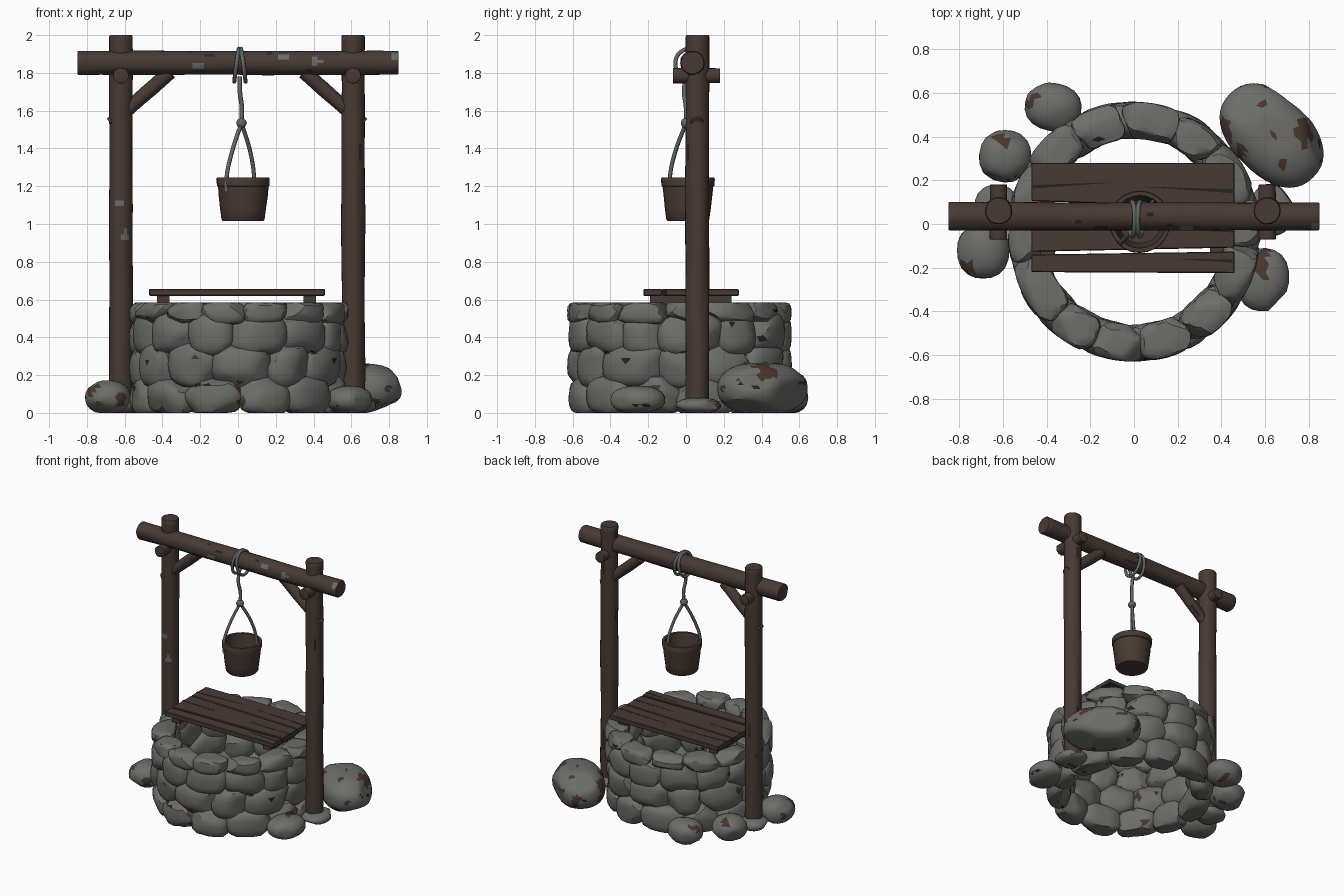
import bpy, bmesh, math, random
from mathutils import Vector, noise

random.seed(7)
if "Cube" in bpy.data.objects:
    bpy.data.objects.remove(bpy.data.objects["Cube"])


def material(name, r, g, b):
    m = bpy.data.materials.new(name)
    m.use_nodes = True
    m.diffuse_color = (r, g, b, 1)
    bsdf = m.node_tree.nodes["Principled BSDF"]
    bsdf.inputs["Base Color"].default_value = (r, g, b, 1)
    bsdf.inputs["Roughness"].default_value = 0.9
    return m


STONE = material("grey stone", 0.15, 0.155, 0.14)
EARTH = material("brown earth stain", 0.07, 0.038, 0.026)
CRACK = material("dark crack", 0.022, 0.016, 0.013)
WOOD = material("brown wood", 0.066, 0.042, 0.034)
CHIP = material("grey wood chip", 0.14, 0.145, 0.135)
ROPE = material("grey green rope", 0.12, 0.14, 0.125)


def finish(name, bm, mats, angle=40):
    bmesh.ops.recalc_face_normals(bm, faces=bm.faces)
    me = bpy.data.meshes.new(name)
    bm.to_mesh(me)
    bm.free()
    for m in mats:
        me.materials.append(m)
    me.shade_smooth()
    me.set_sharp_from_angle(angle=math.radians(angle))
    ob = bpy.data.objects.new(name, me)
    bpy.context.collection.objects.link(ob)
    return ob


def stone(name, place, detail=3, power=2.6, stain=0.5, cuts=9):
    """Rounded block with chipped flats, bent into position by place()."""
    bm = bmesh.new()
    bmesh.ops.create_icosphere(bm, subdivisions=detail, radius=1)
    planes = [(Vector([random.gauss(0, 1) for _ in "xyz"]).normalized(),
               random.uniform(0.86, 1.05)) for _ in range(cuts)]
    for v in bm.verts:
        p = v.co / sum(abs(c) ** power for c in v.co) ** (1 / power)
        for n, h in planes:
            p -= n * max(0, p.dot(n) - h)
        p = Vector([max(-1, min(1, c)) for c in p])
        v.co = place(p)
        v.co.z = max(0, v.co.z)
    for f in bm.faces:
        c = f.calc_center_median()
        if noise.noise(c * 11) > stain and c.z < 0.3:
            f.material_index = 1
        elif noise.noise(Vector((c.x * 9, c.y * 9, c.z * 38))) > 0.66:
            f.material_index = 2
    return finish(name, bm, (STONE, EARTH, CRACK), 32)


# Round wall: four courses of stones bent around the shaft
def wall_stone(name, angle, half, z, hz, r, depth, power):
    tilt = random.uniform(-0.12, 0.12) * hz

    def place(p):
        a, rr = angle + p.x * half, r + p.y * depth
        return Vector((rr * math.sin(a) * 0.98, -0.035 - rr * math.cos(a),
                       min(0.585, z + p.z * hz + p.x * tilt)))
    stone(name, place, power=power, stain=0.56)


courses = [  # count, centre height, half height, angle offset, squareness
    (12, 0.09, 0.105, 0.05, 3.0), (12, 0.25, 0.12, 0.30, 2.8),
    (13, 0.41, 0.115, 0.0, 3.0), (14, 0.532, 0.062, 0.1, 4.5)]
for row, (count, z, hz, offset, power) in enumerate(courses):
    step = math.tau / count
    edges = [offset + step * (i + random.uniform(-0.16, 0.16)) for i in range(count)]
    edges.append(edges[0] + math.tau)
    for i in range(count):
        a, b = edges[i], edges[i + 1]
        top = row == 3
        wall_stone(f"wall_stone_{row + 1}_{i + 1}", (a + b) / 2,
                   (b - a) / 2 + (0.012 if top else 0.03),
                   z + random.uniform(-0.01, 0.01) * (not top), hz,
                   random.uniform(0.5, 0.515), 0.085, power)


# Loose boulders around the foot
def boulder(name, x, y, sx, sy, sz, turn=0, detail=3, stain=0.5):
    ca, sa = math.cos(turn), math.sin(turn)

    def place(p):
        u, w = p.x * sx, p.y * sy
        return Vector((x + u * ca - w * sa, y + u * sa + w * ca, sz * 0.92 + p.z * sz))
    stone(name, place, detail, 2.3, stain, 7)


boulder("large_boulder", 0.63, 0.405, 0.27, 0.18, 0.14, -0.79, 4, 0.36)
boulder("boulder_back", -0.37, 0.535, 0.13, 0.11, 0.09, -0.2)
boulder("boulder_back_right", -0.59, 0.31, 0.12, 0.12, 0.09)
boulder("boulder_front_right", -0.69, -0.12, 0.12, 0.13, 0.09)
boulder("boulder_front_left", 0.59, -0.255, 0.12, 0.145, 0.075, -0.1)
boulder("foot_stone_left", 0.63, 0.065, 0.1, 0.12, 0.042)
boulder("foot_stone_right", -0.63, 0.08, 0.1, 0.1, 0.045)

# Spots where grey shows on the timber
chips = [Vector(c) for c in ((-0.63, 0.01, 1.11), (-0.6, 0.01, 0.94), (-0.21, -0.02, 1.84),
                             (0.42, -0.02, 1.86), (0.83, -0.01, 1.89), (0.24, -0.02, 1.89))]


def lathe(name, a, b, profile, sides=20, wobble=0.0, mats=(WOOD, CRACK, CHIP), angle=40, crack=0.62):
    """Turn (fraction along axis, radius) pairs around the line a-b."""
    a, b = Vector(a), Vector(b)
    axis = (b - a).normalized()
    u = axis.orthogonal().normalized()
    w = axis.cross(u)
    bm = bmesh.new()
    rings = []
    for t, r in profile:
        ring = []
        for j in range(sides):
            d = u * math.cos(math.tau * j / sides) + w * math.sin(math.tau * j / sides)
            c = a.lerp(b, t)
            k = 1 + wobble * noise.noise(d * 1.5 + axis * t * 5 + a)
            ring.append(bm.verts.new(c + d * r * k))
        rings.append(ring)
    for lo, hi in zip(rings, rings[1:]):
        for j in range(sides):
            k = (j + 1) % sides
            f = bm.faces.new((lo[j], lo[k], hi[k], hi[j]))
            c = f.calc_center_median()
            along = axis * axis.dot(c)
            if any((c - s).length < 0.024 for s in chips):
                f.material_index = 2
            elif noise.noise((c - along) * 45 + along * 5 + a) > crack:
                f.material_index = 1
    bm.faces.new(rings[0])
    bm.faces.new(rings[-1])
    return finish(name, bm, mats, angle)


def log(name, a, b, r0, r1, sides=20, wobble=0.07):
    n = max(3, int((Vector(b) - Vector(a)).length / 0.03))
    prof = [(0, r0 * 0.93)] + [(0.004 + 0.992 * i / n, r0 + (r1 - r0) * i / n)
                               for i in range(n + 1)] + [(1, r1 * 0.93)]
    return lathe(name, a, b, prof, sides, wobble)


# Timber frame
log("cross_beam", (-0.85, 0.035, 1.853), (0.85, 0.035, 1.853), 0.064, 0.064, 24)
for side, x in (("right", -0.62), ("left", 0.61)):
    s = 1 if x > 0 else -1
    log(side + "_post", (x, 0.06, 0.04), (x, 0.06, 2.0), 0.062, 0.062, 24)
    log(side + "_cross_peg", (x, -0.07, 1.785), (x, 0.18, 1.785), 0.041, 0.039, 14)
    log(side + "_brace", (x + s * 0.05, 0.06, 1.53), (x - s * 0.26, 0.05, 1.805), 0.036, 0.04, 12)


# Plank lid
def slab(name, xs, left, right, z0, z1, mat, bevel=0.0):
    """Board with left and right (y0, y1) ends."""
    bm = bmesh.new()
    ends = [[bm.verts.new((x, y, z)) for y, z in
             ((e[0], z0), (e[1], z0), (e[1], z1), (e[0], z1))]
            for x, e in zip(xs, (left, right))]
    for j in range(4):
        k = (j + 1) % 4
        bm.faces.new((ends[0][j], ends[0][k], ends[1][k], ends[1][j]))
    for e in ends:
        bm.faces.new(e)
    if bevel:
        bmesh.ops.bevel(bm, geom=bm.edges[:], offset=bevel, segments=1, affect='EDGES')
    return finish(name, bm, (mat,), 25)


LID = (-0.47, 0.46)
planks = [((0.105, 0.28), (0.075, 0.28)), ((-0.127, 0.1), (-0.108, 0.07)),
          ((-0.22, -0.14), (-0.225, -0.126))]
for i, (l, r) in enumerate(planks):
    slab(f"lid_plank_{i + 1}", LID, l, r, 0.62, 0.655, WOOD, 0.004)
for i, (x0, x1, y0, y1, w) in enumerate([(-0.47, -0.1, 0.17, 0.19, 0.008), (0.46, 0.05, 0.15, 0.17, 0.009),
                                         (-0.47, -0.2, 0.0, -0.01, 0.01), (0.46, 0.12, -0.03, -0.02, 0.009),
                                         (0.46, 0.2, -0.17, -0.16, 0.007)]):
    slab(f"lid_crack_{i + 1}", (x0, x1), (y0 - w, y0 + w), (y1 - 0.001, y1 + 0.001), 0.652, 0.656, CRACK)
for side, x in (("right", -0.395), ("left", 0.38)):
    slab(side + "_lid_batten", (x - 0.033, x + 0.033), (-0.19, 0.24), (-0.19, 0.24), 0.575, 0.622, WOOD)

# Hollow bucket with a thick rim
lathe("bucket", (0.027, 0.01, 1.015), (0.027, 0.01, 1.245),
      [(0, 0.106), (0.04, 0.114), (0.3, 0.121), (0.6, 0.13), (0.8, 0.134), (0.81, 0.139),
       (0.97, 0.142), (1, 0.139), (1, 0.12), (0.6, 0.112), (0.12, 0.098)], 24, 0.02, crack=0.7)


# Rope, loops, knot and bucket handle
def rope(name, points, radius=0.011, closed=False):
    cu = bpy.data.curves.new(name, 'CURVE')
    cu.dimensions = '3D'
    cu.bevel_depth, cu.bevel_resolution, cu.resolution_u = radius, 2, 6
    cu.use_fill_caps = True
    sp = cu.splines.new('BEZIER')
    sp.bezier_points.add(len(points) - 1)
    for bp, p in zip(sp.bezier_points, points):
        bp.co = p
        bp.handle_left_type = bp.handle_right_type = 'AUTO'
    sp.use_cyclic_u = closed
    cu.materials.append(ROPE)
    ob = bpy.data.objects.new(name, cu)
    bpy.context.collection.objects.link(ob)
    bpy.ops.object.select_all(action='DESELECT')
    ob.select_set(True)
    bpy.context.view_layer.objects.active = ob
    bpy.ops.object.convert(target='MESH')


for i, (x, lean) in enumerate(((-0.008, 0.012), (0.028, -0.012))):
    ring = []
    for k in range(10):
        t = math.tau * k / 10
        ring.append((x + lean * math.cos(t), 0.022 + 0.078 * math.sin(t),
                     1.853 + (0.075 if math.cos(t) > 0 else 0.1) * math.cos(t)))
    rope(f"beam_loop_{i + 1}", ring, 0.011, True)
knot = Vector((0.018, 0.0, 1.535))
rope("hanging_rope", [(0.01, 0.0, 1.78), (0.01, -0.01, 1.7), (0.02, 0.0, 1.62), knot], 0.012)
lathe("rope_knot", knot - Vector((0, 0, 0.028)), knot + Vector((0, 0, 0.028)),
      [(0.02, 0.008), (0.2, 0.022), (0.5, 0.029), (0.8, 0.022), (0.98, 0.008)], 12, 0.1, (ROPE,), 60, 9)
for side, x, y in (("right", -0.06, -0.085), ("left", 0.085, 0.1)):
    top = Vector((x, y, 1.25))
    mid = knot.lerp(top, 0.55) + Vector((x, y, 0)) * 0.13
    rope(side + "_handle_rope", [knot, mid, top, (x, y, 1.17)], 0.011)
